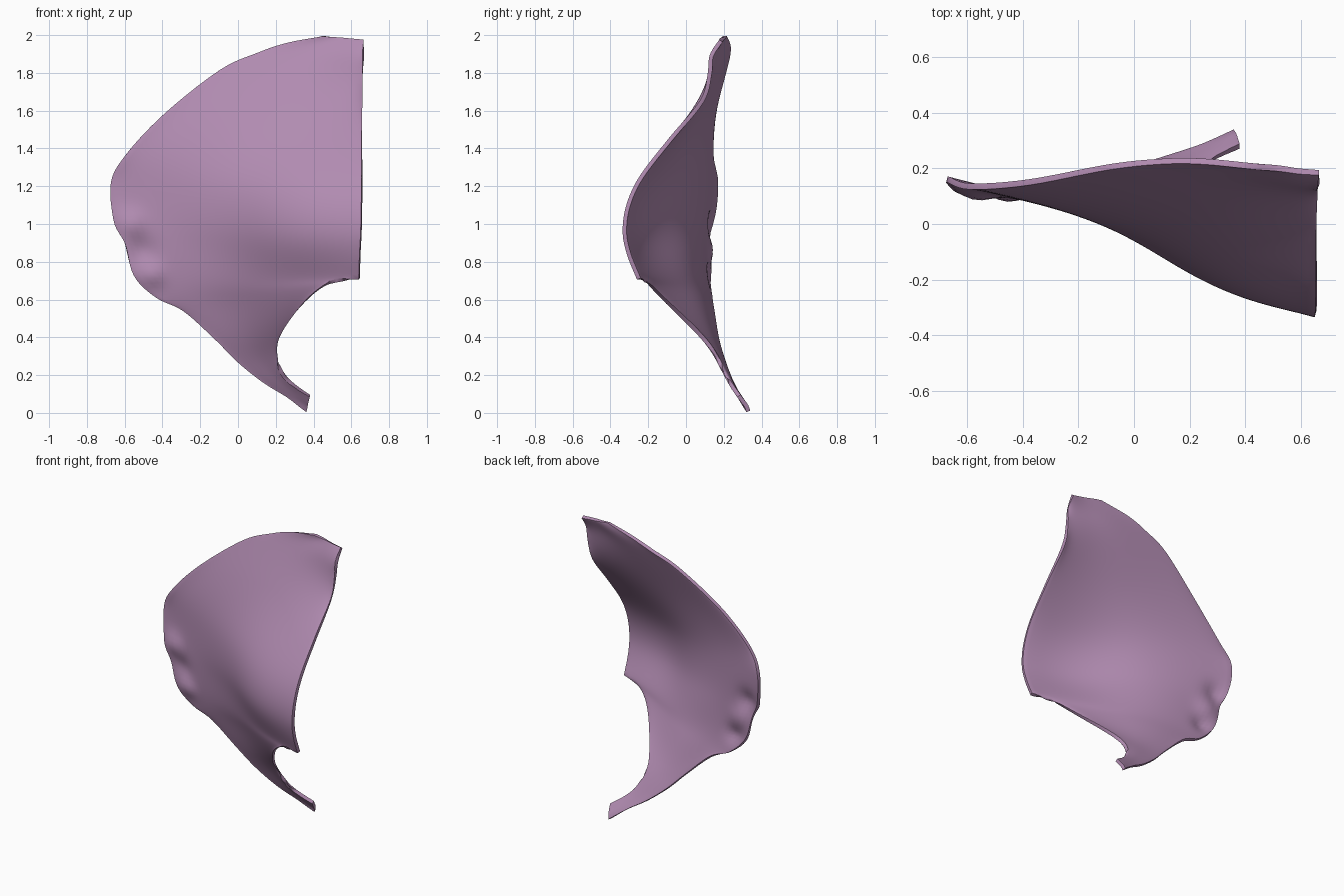
import bpy, bmesh, math
from mathutils import Vector

if "Cube" in bpy.data.objects:
    bpy.data.objects.remove(bpy.data.objects["Cube"])

# Cross sections from top to tail: left edge x,y,z / inner depths y1,y2 / right edge x,y,z
ROWS = [
    (.45, .205, 1.995, .20, .19, .665, .185, 1.97),
    (.25, .225, 1.953, .205, .165, .663, .135, 1.89),
    (.10, .225, 1.90, .19, .15, .66, .125, 1.79),
    (-.09, .205, 1.815, .16, .11, .656, .085, 1.65),
    (-.38, .15, 1.59, .085, .01, .656, -.08, 1.45),
    (-.59, .135, 1.37, .05, -.085, .656, -.235, 1.25),
    (-.670, .16, 1.22, .05, -.125, .655, -.305, 1.10),
    (-.655, .145, 1.02, .05, -.14, .652, -.325, .96),
    (-.60, .12, .90, .06, -.125, .646, -.302, .84),
    (-.55, .125, .73, .07, -.075, .642, -.25, .71),
    (-.43, .13, .61, .085, -.045, .50, -.21, .695),
    (-.29, .14, .545, .10, .01, .37, -.12, .605),
    (-.12, .165, .39, .135, .10, .235, .055, .435),
    (0, .20, .27, .19, .175, .20, .15, .32),
    (.13, .24, .165, .23, .22, .235, .205, .205),
    (.25, .28, .09, .27, .26, .305, .245, .14),
    (.36, .33, .008, .32, .30, .38, .28, .09),
]
CORNER = 9          # sharp lower right corner of the panel
STEPS, ACROSS, THICK = 6, 40, .022


def spline(vals, i, t, corner=None):
    """Catmull-Rom through vals, optionally broken at a corner."""
    n = len(vals) - 1
    b, c = vals[i], vals[i + 1]
    a = vals[i - 1] if i > 0 and i != corner else 2 * b - c
    d = vals[i + 2] if i + 1 < n and i + 1 != corner else 2 * c - b
    return .5 * (2 * b + (c - a) * t + (2 * a - 5 * b + 4 * c - d) * t * t
                 + (3 * b - a - 3 * c + d) * t ** 3)


def bump(x, z, cx, cz, r):
    return math.exp(-((x - cx) ** 2 + (z - cz) ** 2) / (r * r))


cols = list(zip(*ROWS))
bm = bmesh.new()
grid = []
for k in range((len(ROWS) - 1) * STEPS + 1):
    i = min(k // STEPS, len(ROWS) - 2)
    t = k / STEPS - i
    lx, ly, lz, y1, y2, rx, ry, rz = [
        spline(c, i, t, CORNER if j > 4 else None) for j, c in enumerate(cols)]
    line = []
    for s in range(ACROSS + 1):
        u = s / ACROSS
        x, z = lx + (rx - lx) * u, lz + (rz - lz) * u
        y = spline((ly, y1, y2, ry), min(int(u * 3), 2), u * 3 - min(int(u * 3), 2))
        # forward swell that flattens the panel towards its right edge
        if u > .5:
            y -= .055 * math.sin(math.pi * (u - .5) / .5) * math.exp(-((z - 1) / .33) ** 2)
        line.append(bm.verts.new((x, y, z)))
    grid.append(line)
for a, b in zip(grid, grid[1:]):
    for s in range(ACROSS):
        bm.faces.new((a[s], b[s], b[s + 1], a[s + 1]))
bmesh.ops.recalc_face_normals(bm, faces=bm.faces)

# Relax the inside of the sheet, then press in the dents beside the left edge
inner = [v for v in bm.verts if not v.is_boundary]
for _ in range(40):
    moved = [sum((e.other_vert(v).co for e in v.link_edges), Vector()) / len(v.link_edges)
             for v in inner]
    for v, p in zip(inner, moved):
        v.co = v.co.lerp(p, .5)
for v in bm.verts:
    x, _, z = v.co
    v.co.y += (.02 * bump(x, z, -.50, .86, .07) - .03 * bump(x, z, -.57, 1.0, .07)
               - .025 * bump(x, z, -.46, .73, .06))

mesh = bpy.data.meshes.new("curved_panel")
bm.to_mesh(mesh)
bm.free()
panel = bpy.data.objects.new("curved_panel", mesh)
bpy.context.collection.objects.link(panel)

mat = bpy.data.materials.new("dusty mauve")
mat.diffuse_color = (.44, .26, .44, 1)
mat.use_nodes = True
mat.node_tree.nodes["Principled BSDF"].inputs["Base Color"].default_value = mat.diffuse_color
mesh.materials.append(mat)

# Sheet thickness with softened rim
sol = panel.modifiers.new("thickness", 'SOLIDIFY')
sol.thickness, sol.offset = THICK, 0
bev = panel.modifiers.new("soft_rim", 'BEVEL')
bev.width, bev.segments, bev.limit_method = .009, 3, 'ANGLE'
bev.angle_limit = math.radians(50)

bpy.context.view_layer.objects.active = panel
panel.select_set(True)
bpy.ops.object.shade_smooth_by_angle(angle=math.radians(60))
